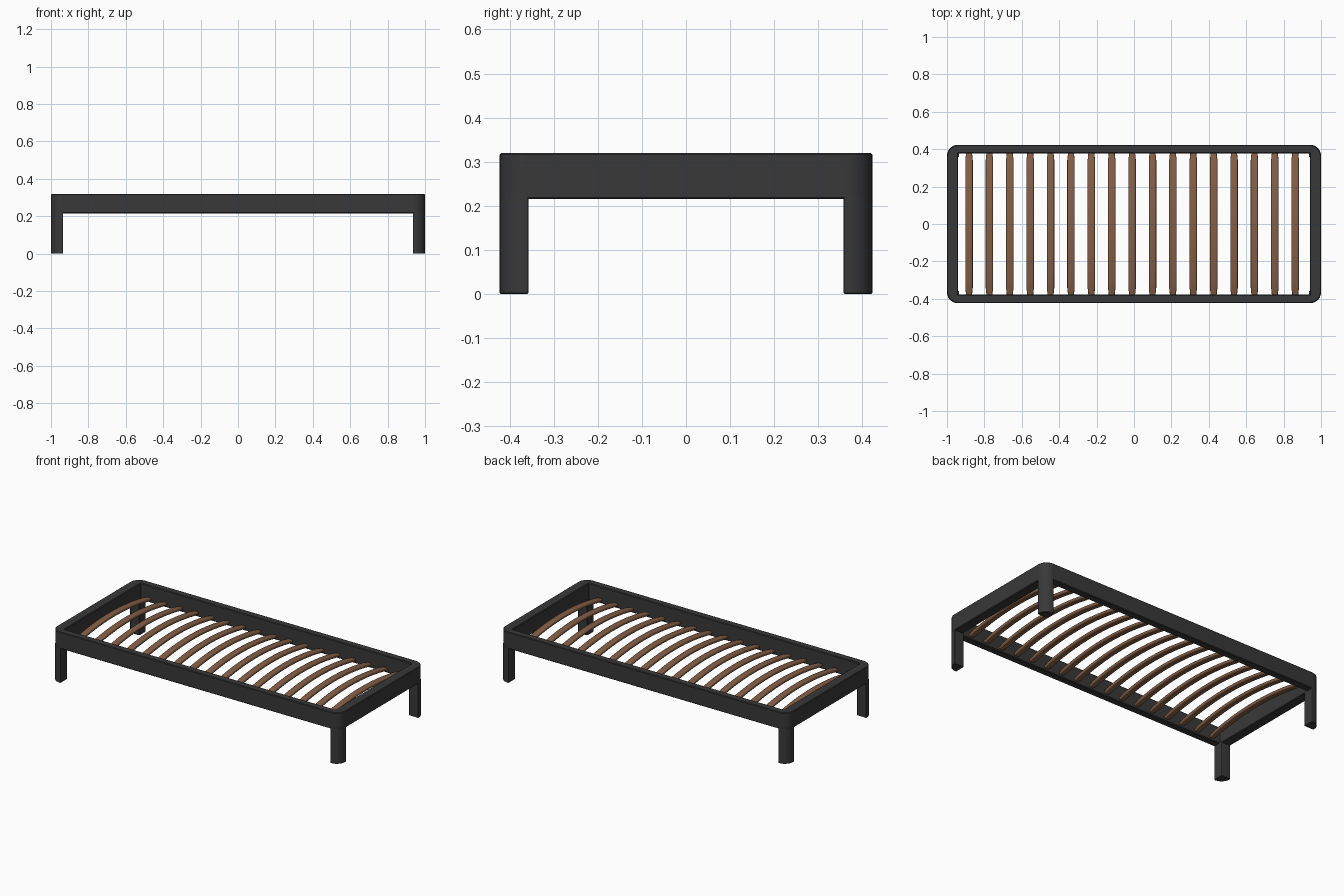
import bpy, bmesh, math

cube = bpy.data.objects.get("Cube")
if cube:
    bpy.data.objects.remove(cube, do_unlink=True)


def material(name, rgb, rough):
    m = bpy.data.materials.new(name)
    m.use_nodes = True
    m.diffuse_color = (*rgb, 1)
    bsdf = next(n for n in m.node_tree.nodes if n.type == 'BSDF_PRINCIPLED')
    bsdf.inputs["Base Color"].default_value = (*rgb, 1)
    bsdf.inputs["Roughness"].default_value = rough
    return m


CHARCOAL = material("charcoal", (0.040, 0.040, 0.040), 0.6)
WOOD = material("brown wood", (0.235, 0.115, 0.062), 0.6)


def rounded_rect(hx, hy, radii, steps=10):
    """Rounded outline, radii in order ++, -+, --, +-."""
    pts = []
    for i, (sx, sy) in enumerate([(1, 1), (-1, 1), (-1, -1), (1, -1)]):
        r = radii[i]
        for k in range(steps + 1):
            a = (i + k / steps) * math.pi / 2
            pts.append((sx * (hx - r) + r * math.cos(a),
                        sy * (hy - r) + r * math.sin(a)))
    return pts


def loft(name, rings, mat, closed=False):
    """Skin a series of equal point rings, joined end to end or capped."""
    bm = bmesh.new()
    loops = [[bm.verts.new(p) for p in ring] for ring in rings]
    pairs = list(zip(loops, loops[1:]))
    if closed:
        pairs.append((loops[-1], loops[0]))
    else:
        bm.faces.new(loops[0])
        bm.faces.new(loops[-1])
    n = len(loops[0])
    for a, b in pairs:
        for i in range(n):
            j = (i + 1) % n
            bm.faces.new((a[i], a[j], b[j], b[i]))
    bmesh.ops.recalc_face_normals(bm, faces=bm.faces)
    mesh = bpy.data.meshes.new(name)
    bm.to_mesh(mesh)
    bm.free()
    obj = bpy.data.objects.new(name, mesh)
    bpy.context.collection.objects.link(obj)
    mesh.materials.append(mat)
    bpy.ops.object.select_all(action='DESELECT')
    obj.select_set(True)
    bpy.context.view_layer.objects.active = obj
    bpy.ops.object.shade_smooth_by_angle(angle=math.radians(35))
    return obj


HX, HY, TOP, UNDER = 1.0, 0.423, 0.32, 0.215
CORNER, LEG, SOFT = 0.062, 0.065, 0.004


# Frame: a rounded ring with softened edges
def frame_ring(hx, hy, r, z):
    return [(x, y, z) for x, y in rounded_rect(hx, hy, [r] * 4)]


IX, IY = HX - 0.06, HY - 0.045
loft("bed_frame", [
    frame_ring(HX - SOFT, HY - SOFT, CORNER - SOFT, UNDER),
    frame_ring(HX, HY, CORNER, UNDER + SOFT),
    frame_ring(HX, HY, CORNER, TOP - SOFT),
    frame_ring(HX - SOFT, HY - SOFT, CORNER - SOFT, TOP),
    frame_ring(IX + SOFT, IY + SOFT, 0.006, TOP),
    frame_ring(IX, IY, 0.004, TOP - SOFT),
    frame_ring(IX, IY, 0.004, UNDER + SOFT),
    frame_ring(IX + SOFT, IY + SOFT, 0.006, UNDER),
], CHARCOAL, closed=True)

# Legs: rounded on the outer corner
corners = [("back_left", 1, 1), ("back_right", -1, 1),
           ("front_right", -1, -1), ("front_left", 1, -1)]
for i, (label, sx, sy) in enumerate(corners):
    radii = [0.004] * 4
    radii[i] = CORNER - 0.004
    cx, cy = sx * (HX - LEG / 2), sy * (HY - LEG / 2)
    rings = []
    for z, inset in [(0, 0.002), (0.002, 0), (UNDER + 0.008, 0)]:
        outline = rounded_rect(LEG / 2 - inset, LEG / 2 - inset, radii)
        rings.append([(cx + x, cy + y, z) for x, y in outline])
    loft(label + "_leg", rings, CHARCOAL)

# Slats: arched strips with soft edges, evenly spaced along the bed
SLATS, STEPS, ARCH = 17, 20, 0.042
for s in range(SLATS):
    cx = -0.882 + s * 0.109
    rings = []
    for k in range(STEPS + 1):
        t = 2 * k / STEPS - 1
        grow = 0.8 if k in (0, STEPS) else 1
        section = rounded_rect(0.02 * grow, 0.01 * grow, [0.0078 * grow] * 4, 4)
        z = 0.237 + ARCH * (1 - t * t)
        rings.append([(cx + x, t * (IY + 0.001), z + h) for x, h in section])
    loft("slat_%02d" % (s + 1), rings, WOOD)
